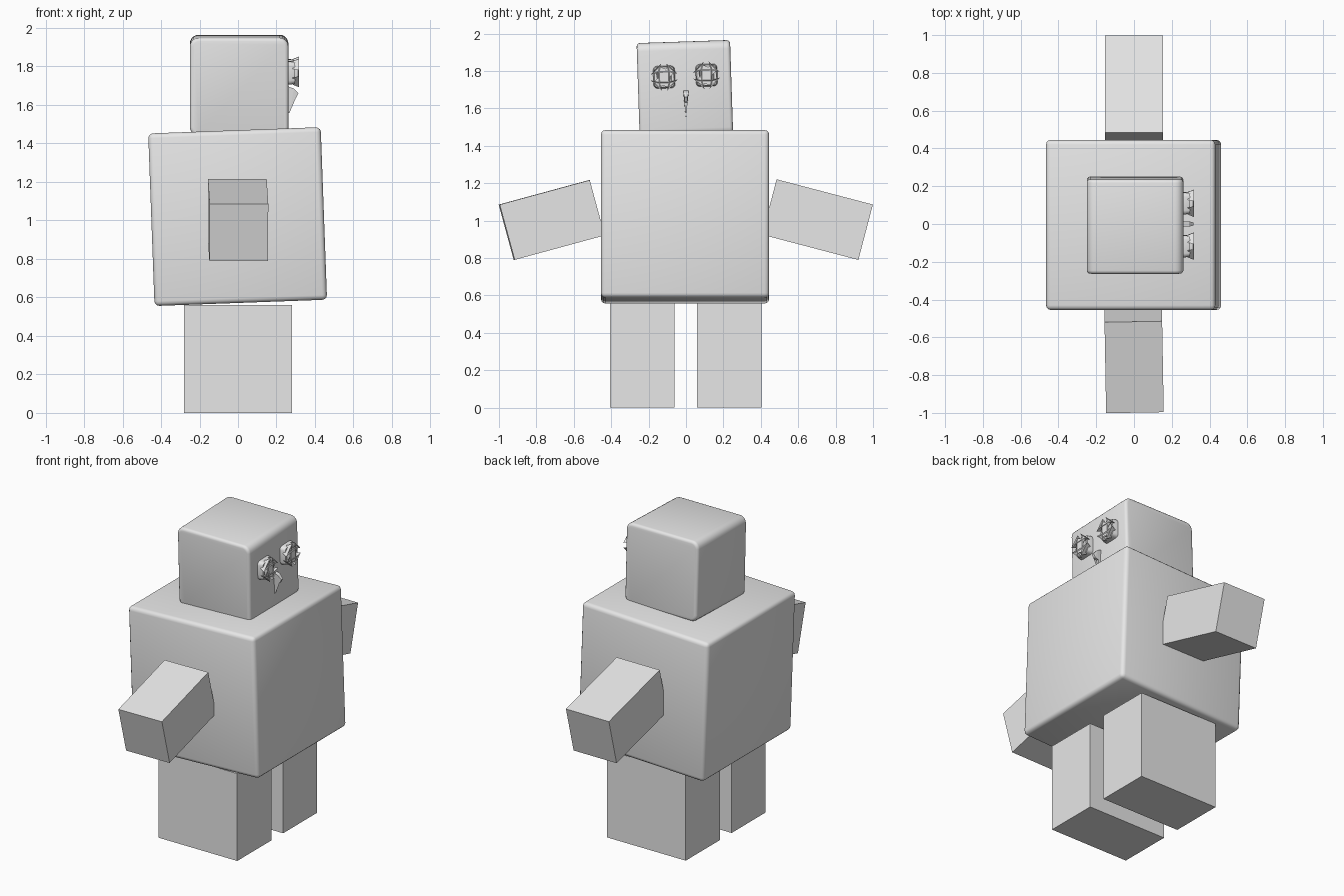
import bpy, bmesh, math
from mathutils import Euler, Matrix, Vector

if "Cube" in bpy.data.objects:
    bpy.data.objects.remove(bpy.data.objects["Cube"], do_unlink=True)

grey = bpy.data.materials.new("plain_grey")
grey.use_nodes = True
grey.diffuse_color = (0.8, 0.8, 0.8, 1)
grey.node_tree.nodes["Principled BSDF"].inputs["Base Color"].default_value = (0.8, 0.8, 0.8, 1)


def box_mesh(size):
    bm = bmesh.new()
    bmesh.ops.create_cube(bm, size=1)
    bmesh.ops.scale(bm, vec=size, verts=bm.verts)
    return bm


def round_edges(bm, edges, width, segments):
    bmesh.ops.bevel(bm, geom=edges, offset=width, segments=segments,
                    profile=0.5, affect='EDGES', clamp_overlap=True)


def finish(bm, name, centre, tilt=(0, 0, 0), smooth=False):
    bmesh.ops.recalc_face_normals(bm, faces=bm.faces)
    mesh = bpy.data.meshes.new(name)
    bm.to_mesh(mesh)
    bm.free()
    mesh.materials.append(grey)
    obj = bpy.data.objects.new(name, mesh)
    obj.location = centre
    obj.rotation_euler = [math.radians(a) for a in tilt]
    bpy.context.collection.objects.link(obj)
    if smooth:
        bpy.ops.object.select_all(action='DESELECT')
        obj.select_set(True)
        bpy.context.view_layer.objects.active = obj
        bpy.ops.object.shade_smooth_by_angle(angle=math.radians(35))
    return obj


# Legs: plain upright blocks
for name, y in (("right_leg", -0.235), ("left_leg", 0.23)):
    finish(box_mesh((0.56, 0.345, 0.56)), name, (0, y, 0.28))

# Torso: large softened cube leaning slightly back
bm = box_mesh((0.897, 0.9, 0.897))
round_edges(bm, bm.edges[:], 0.025, 3)
finish(bm, "torso", (-0.002, -0.005, 1.02), (0, -2.1, 0), True)

# Arms: plain blocks sloping down and outwards
finish(box_mesh((0.305, 0.532, 0.306)), "left_arm", (0, 0.703, 1.005), (-14.7, 0, 0))
finish(box_mesh((0.305, 0.499, 0.306)), "right_arm", (0, -0.718, 1.003), (15.2, 0, 1))

# Head: front and back edges broadly rounded, side outlines crisper
bm = box_mesh((0.512, 0.5, 0.51))
across = [e for e in bm.edges
          if abs(e.verts[0].co.y - e.verts[1].co.y) > 0.1]
round_edges(bm, across, 0.045, 5)
sides = [e for e in bm.edges if e.calc_face_angle(0) > math.radians(60)]
round_edges(bm, sides, 0.018, 3)
finish(bm, "head", (0.006, -0.006, 1.702), (1.9, 0, 0), True)

# Eyes: stepped socket with a sunken ring and a raised pupil
for name, y, z in (("right_eye", -0.117, 1.767), ("left_eye", 0.11, 1.777)):
    bm = box_mesh((0.06, 0.116, 0.12))
    upright = [e for e in bm.edges
               if abs(e.verts[0].co.x - e.verts[1].co.x) > 0.01]
    round_edges(bm, upright, 0.022, 3)
    bm.normal_update()
    face = max(bm.faces, key=lambda f: f.normal.x)
    for thickness, depth in ((0.006, 0.024), (0.013, 0), (0.004, -0.014),
                             (0.007, 0), (0.004, 0.034), (0.005, 0.004)):
        bmesh.ops.inset_region(bm, faces=[face], thickness=thickness,
                               depth=depth, use_even_offset=True)
        bm.normal_update()
    finish(bm, name, (0.243, y, z), (2, 0, 0), True)

# Nose: narrow beak, each ring is (x, z, half width)
bm = bmesh.new()
outline = ((0.25, 1.70, 0.014), (0.29, 1.685, 0.014), (0.314, 1.66, 0.008),
           (0.300, 1.635, 0.008), (0.277, 1.63, 0.008), (0.268, 1.56, 0.002),
           (0.25, 1.55, 0.002))
walls = [[bm.verts.new((x, side * w, z)) for x, z, w in outline]
         for side in (-1, 1)]
for wall in walls:
    bm.faces.new(wall)
for i in range(len(outline)):
    j = (i + 1) % len(outline)
    bm.faces.new((walls[0][i], walls[0][j], walls[1][j], walls[1][i]))
bmesh.ops.triangulate(bm, faces=bm.faces[:])
finish(bm, "nose", (0, 0, 0))
